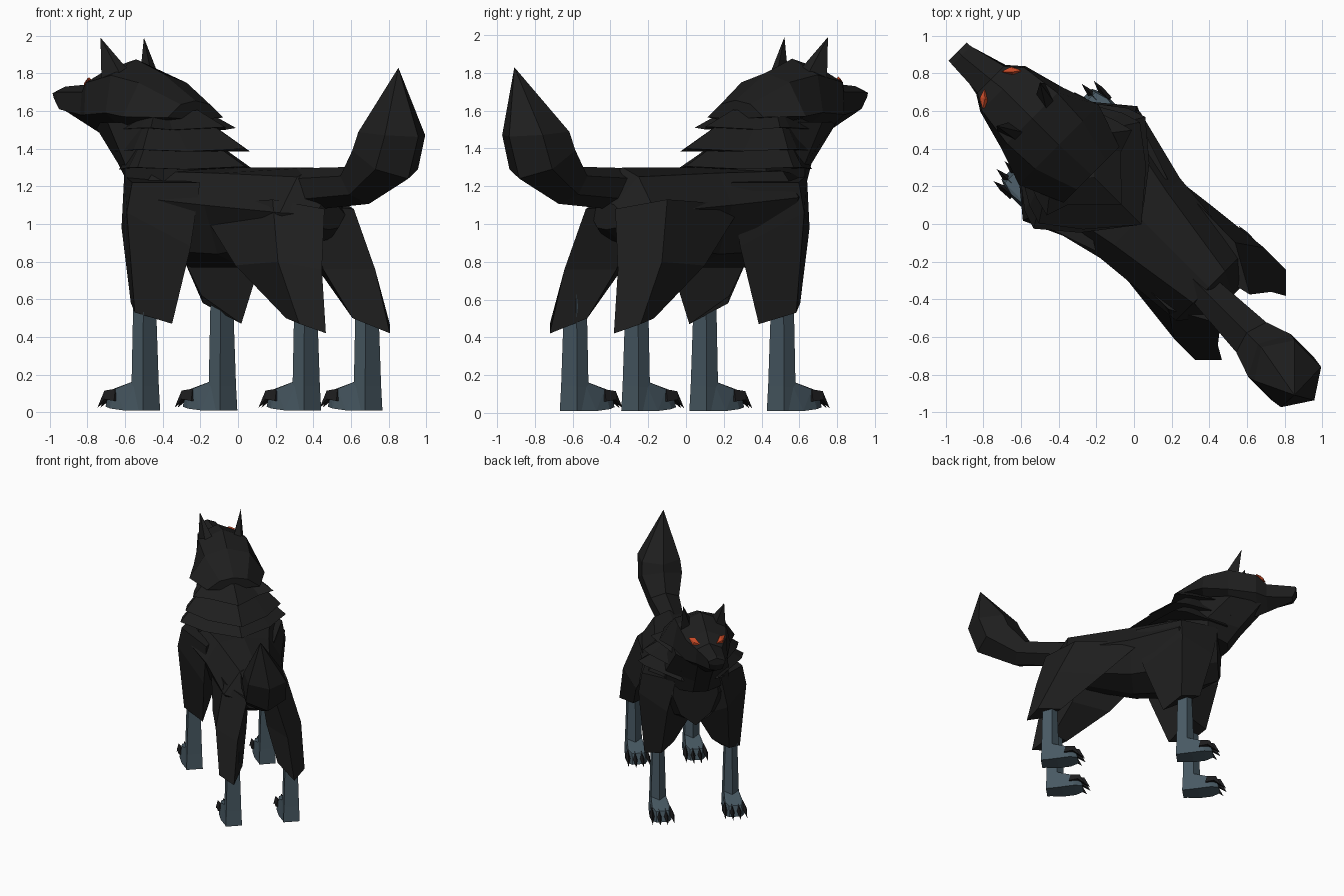
import bpy, bmesh, math

# Local frame: x = animal's right, y = forward. Every object is turned 45 degrees.
def mat(name, c):
    m = bpy.data.materials.new(name)
    m.diffuse_color = (*c, 1)
    return m

FUR = mat("black_fur", (0.013, 0.013, 0.013))
SKIN = mat("slate_leg", (0.065, 0.1, 0.125))
CLAW = mat("claw", (0.012, 0.012, 0.013))
RED = mat("eye_red", (0.6, 0.07, 0.02))

def finish(bm, name, material, cx):
    bmesh.ops.recalc_face_normals(bm, faces=bm.faces)
    me = bpy.data.meshes.new(name)
    bm.to_mesh(me)
    bm.free()
    me.materials.append(material)
    ob = bpy.data.objects.new(name, me)
    bpy.context.collection.objects.link(ob)
    ob.rotation_euler.z = math.radians(45)
    ob.location = (cx * math.sqrt(0.5), cx * math.sqrt(0.5), 0)
    return ob

def loft(name, rings, material=FUR, cx=0.0, tip=None):
    bm = bmesh.new()
    R = [[bm.verts.new(p) for p in r] for r in rings]
    n = len(R[0])
    for a, b in zip(R, R[1:]):
        for i in range(n):
            j = (i + 1) % n
            bm.faces.new((a[i], a[j], b[j], b[i]))
    bm.faces.new(R[0])
    if tip:
        t = bm.verts.new(tip)
        for i in range(n):
            bm.faces.new((R[-1][i], R[-1][(i + 1) % n], t))
    else:
        bm.faces.new(R[-1])
    return finish(bm, name, material, cx)

def hull(name, pts, material=FUR, cx=0.0):
    bm = bmesh.new()
    for p in pts:
        bm.verts.new(p)
    bmesh.ops.convex_hull(bm, input=bm.verts)
    return finish(bm, name, material, cx)

def section(u, half, o=0.0):
    # mirrored upright cross-section; first and last points lie on the centre line
    return [(o + v, u, z) for v, z in half] + [(o - v, u, z) for v, z in half[-2:0:-1]]

# torso
loft("torso", [
    section(0.69, [(0, 1.28), (0.17, 1.25), (0.18, 1.12), (0.12, 0.96), (0, 0.86)]),
    section(0.40, [(0, 1.31), (0.28, 1.28), (0.40, 1.14), (0.25, 0.86), (0, 0.77)]),
    section(0.00, [(0, 1.30), (0.20, 1.27), (0.30, 1.10), (0.20, 0.84), (0, 0.77)]),
    section(-0.52, [(0, 1.30), (0.12, 1.25), (0.25, 1.06), (0.13, 0.92), (0, 0.90)]),
    section(-0.64, [(0, 1.12), (0.06, 1.10), (0.12, 1.05), (0.07, 0.98), (0, 0.97)])], cx=0.045)

# neck
loft("neck", [[(s * v, u, z) for s, v, u in
               [(1, 0, 0.1), (1, 0.28, 0.3), (1, 0.25, 0.62), (1, 0.06, fr),
                (-1, 0.06, fr), (-1, 0.25, 0.62), (-1, 0.28, 0.3)]]
              for z, fr in [(1.18, 0.76), (1.32, 0.86)]] +
     [[(v, u, 1.54) for v, u in [(0, 0.45), (0.2, 0.55), (0.2, 0.8), (0.07, 1.04),
                                 (-0.07, 1.04), (-0.2, 0.8), (-0.2, 0.55)]]], cx=0.02)

# layered ruff
for i, (rear, z, w, fr, h) in enumerate([(0.12, 1.50, 0.32, 0.84, 0.09),
                                         (-0.03, 1.385, 0.38, 0.80, 0.14),
                                         (-0.03, 1.29, 0.42, 0.77, 0.14)]):
    half = [(0, rear, z + 0.015), (w * 0.62, rear + 0.2, z), (w, 0.36, z + 0.01),
            (w * 0.92, 0.46, z + 0.01), (0.15, fr, z)]
    low = half + [(-v, u, k) for v, u, k in half[:0:-1]]
    top = [(v * 0.6, 0.58 + (u - 0.58) * 0.55, k + h) for v, u, k in low]
    loft(f"ruff_layer_{i + 1}", [low, top], cx=0.025)

# head with hair flaring to the back
loft("head", [section(u, h, o) for u, o, h in [
    (1.31, -0.03, [(0, 1.72), (0.068, 1.695), (0.06, 1.67), (0, 1.66)]),
    (1.28, -0.03, [(0, 1.73), (0.07, 1.70), (0.05, 1.61), (0, 1.60)]),
    (1.08, -0.01, [(0, 1.745), (0.10, 1.70), (0.11, 1.58), (0, 1.50)]),
    (1.00, 0, [(0, 1.82), (0.16, 1.75), (0.17, 1.58), (0, 1.46)]),
    (0.78, 0, [(0, 1.875), (0.19, 1.79), (0.23, 1.59), (0, 1.44)]),
    (0.58, 0, [(0, 1.80), (0.18, 1.75), (0.30, 1.57), (0, 1.50)]),
    (0.345, 0.01, [(0, 1.655), (0.11, 1.635), (0.21, 1.565), (0, 1.555)])]], cx=0.015)

# tail
rings = []
for u, z, w, h, a in [(-0.4, 1.18, 0.09, 0.115, 0), (-0.9, 1.205, 0.13, 0.12, 35),
                      (-1.09, 1.34, 0.185, 0.20, 60), (-1.14, 1.48, 0.175, 0.20, 85)]:
    a = math.radians(a)
    rings.append([(w * math.cos(t), u + h * math.sin(t) * math.sin(a), z + h * math.sin(t) * math.cos(a))
                  for t in [k * math.pi / 3 + math.pi / 6 for k in range(6)]])
loft("tail", rings, cx=0.015, tip=(-0.055, -1.245, 1.83))

for side, s in (("left", -1), ("right", 1)):
    # ears and eyes
    hull(f"{side}_ear", [(s * v, u, z) for v, u, z in [
        (0.163, 0.885, 1.99), (0.18, 0.86, 1.75), (0.10, 0.85, 1.79),
        (0.08, 0.75, 1.81), (0.14, 0.74, 1.77)]], cx=0.015)
    hull(f"{side}_eye", [(s * v, u, z) for v, u, z in [
        (0.065, 1.07, 1.735), (0.145, 1.0, 1.77), (0.10, 1.03, 1.78),
        (0.12, 1.05, 1.725), (0.11, 1.055, 1.75), (0.09, 0.99, 1.74)]], RED, cx=0.01)

    # shaggy upper legs
    loft(f"{side}_shoulder_fur", [[(s * v, u, z) for u, v, z in r] for r in [
        [(0.70, 0.18, 1.26), (0.42, 0.40, 1.22), (0.04, 0.27, 1.22), (0.4, 0.05, 1.2)],
        [(0.66, 0.24, 0.98), (0.43, 0.43, 1.06), (0.10, 0.28, 0.88), (0.48, 0.03, 0.84)],
        [(0.56, 0.27, 0.58), (0.42, 0.38, 0.53), (0.26, 0.26, 0.47), (0.45, 0.15, 0.62)]]], cx=0.025)
    loft(f"{side}_thigh_fur", [[(s * v, u, z) for u, v, z in r] for r in [
        [(-0.70, 0.11, 1.08), (-0.45, 0.25, 1.13), (0.1, 0.26, 1.10), (-0.4, 0.04, 1.1)],
        [(-0.77, 0.2, 0.76), (-0.58, 0.34, 0.80), (-0.22, 0.30, 0.78), (-0.50, 0.08, 0.76)],
        [(-0.84, 0.24, 0.42), (-0.74, 0.34, 0.47), (-0.56, 0.26, 0.50), (-0.66, 0.14, 0.50)]]], cx=0.06)

    # lower legs, paws and claws
    for end, u0, v0, cx in (("front", 0.43, 0.29, 0.01), ("hind", -0.66, 0.23, 0.07)):
        x = s * v0
        loft(f"{side}_{end}_leg", [
            [(x - a, u0 - b, z), (x + a, u0 - b, z), (x + a, u0 + 0.03, z),
             (x, u0 + c, z), (x - a, u0 + 0.03, z)]
            for z, a, b, c in [(0.66, 0.045, 0.045, 0.06), (0.14, 0.06, 0.055, 0.08),
                               (0.01, 0.065, 0.06, 0.08)]], SKIN, cx)
        hull(f"{side}_{end}_paw", [(x + k * v, u0 + u, z) for k in (-1, 1) for v, u, z in [
            (0.06, -0.06, 0.01), (0.055, 0.0, 0.17), (0.08, 0.07, 0.01), (0.07, 0.14, 0.125),
            (0.08, 0.17, 0.02), (0.05, 0.235, 0.03), (0.05, 0.21, 0.115)]], SKIN, cx)
        for i, o in enumerate((-0.072, -0.025, 0.025, 0.072)):
            f = u0 - abs(o) * 0.7
            loft(f"{side}_{end}_claw_{i + 1}", [
                [(x + o - 0.02, f + 0.18, 0.06), (x + o + 0.02, f + 0.18, 0.06), (x + o, f + 0.19, 0.125)],
                [(x + o * 1.1 - 0.017, f + 0.25, 0.07), (x + o * 1.1 + 0.017, f + 0.25, 0.07),
                 (x + o * 1.1, f + 0.265, 0.115)]], CLAW, cx, tip=(x + o * 1.2, f + 0.31, 0.025))
